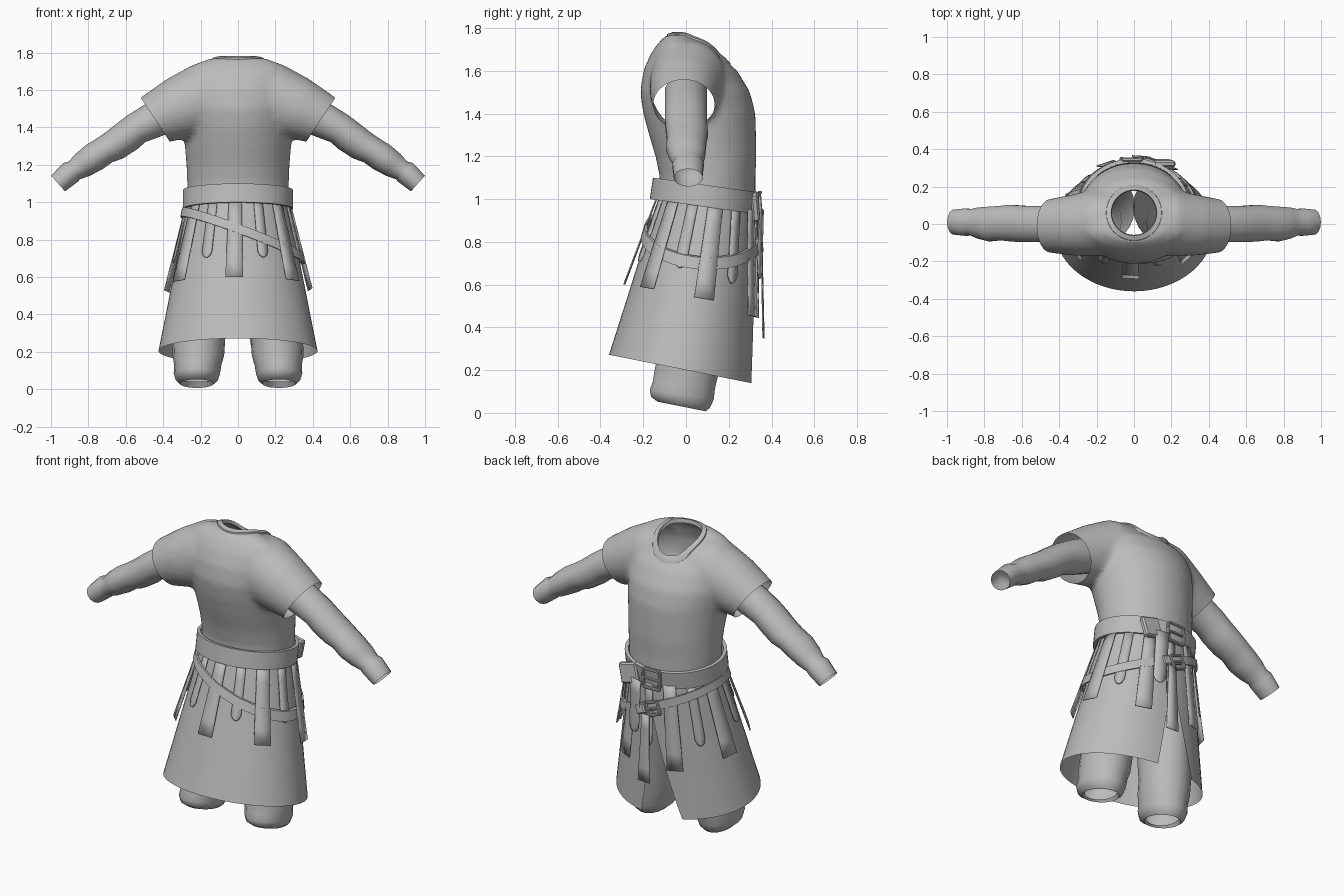
import bpy, bmesh, math
from math import sin, cos, pi, radians
from mathutils import Vector
from mathutils.bvhtree import BVHTree

if "Cube" in bpy.data.objects:
    bpy.data.objects.remove(bpy.data.objects["Cube"])

cloth = bpy.data.materials.new("grey_cloth")
cloth.diffuse_color = (0.5, 0.5, 0.5, 1)
cloth.use_nodes = True
cloth.node_tree.nodes["Principled BSDF"].inputs["Base Color"].default_value = cloth.diffuse_color


def finish(name, bm, angle=40, solid=0):
    bmesh.ops.recalc_face_normals(bm, faces=bm.faces)
    me = bpy.data.meshes.new(name)
    bm.to_mesh(me)
    ob = bpy.data.objects.new(name, me)
    bpy.context.collection.objects.link(ob)
    me.materials.append(cloth)
    if solid:
        m = ob.modifiers.new("thickness", 'SOLIDIFY')
        m.thickness, m.offset = solid, 1
    bpy.ops.object.select_all(action='DESELECT')
    bpy.context.view_layer.objects.active = ob
    ob.select_set(True)
    bpy.ops.object.shade_smooth_by_angle(angle=radians(angle))
    return ob


def loft(bm, rings, closed=True, caps=False):
    """Bridge rows of points into a tube or sheet."""
    rows = [[bm.verts.new(p) for p in r] for r in rings]
    n = len(rows[0])
    for a, b in zip(rows, rows[1:]):
        for i in range(n if closed else n - 1):
            j = (i + 1) % n
            bm.faces.new((a[i], a[j], b[j], b[i]))
    if caps:
        bm.faces.new(rows[0])
        bm.faces.new(rows[-1])


def tube_rings(path, side, n=16):
    """Rings across a bent limb; path holds x, z, cross radius, y radius, y centre."""
    out = []
    for k, (x, z, r, ry, cy) in enumerate(path):
        p, q = path[max(k - 1, 0)], path[min(k + 1, len(path) - 1)]
        d = Vector((q[0] - p[0], q[1] - p[1])).normalized()
        out.append([(side * (x - d.y * r * cos(t)), cy + ry * sin(t), z + d.x * r * cos(t))
                    for t in (2 * pi * i / n for i in range(n))])
    return out


# --- Shirt: torso and short sleeves merged, then opened at neck, sleeves and hem
torso = [(.90, .268, -.13, .325), (1.0, .268, -.13, .325), (1.1, .272, -.122, .325), (1.2, .276, -.143, .33),
         (1.3, .285, -.173, .328), (1.4, .295, -.2, .325), (1.5, .31, -.215, .3),
         (1.6, .31, -.2, .24), (1.68, .3, -.165, .15), (1.73, .25, -.13, .08), (1.77, .15, -.09, .02)]
bm = bmesh.new()
loft(bm, [[(a * cos(t), (y0 + y1) / 2 + (y1 - y0) / 2 * sin(t), z) for t in
           (2 * pi * i / 40 for i in range(40))] for z, a, y0, y1 in torso], caps=True)
sleeve = [(.05, 1.56, .2, .18, .01), (.2, 1.545, .195, .18, .01), (.32, 1.5, .17, .165, -.005),
          (.445, 1.445, .14, .145, -.01), (.51, 1.405, .13, .135, -.01)]
for s in (-1, 1):
    loft(bm, tube_rings(sleeve, s, 28), caps=True)
shirt = finish("shirt", bm)
m = shirt.modifiers.new("merge", 'REMESH')
m.mode, m.voxel_size = 'VOXEL', .016
bpy.ops.object.modifier_apply(modifier="merge")
m = shirt.modifiers.new("soften", 'SMOOTH')
m.factor, m.iterations = .5, 10
bpy.ops.object.modifier_apply(modifier="soften")

NECK_Y, NECK_R = .06, .125
bm = bmesh.new()
loft(bm, [[(NECK_R * cos(t), NECK_Y + NECK_R * sin(t), z) for t in
           (2 * pi * i / 32 for i in range(32))] for z in (1.45, 2)], caps=True)
cutter = finish("neck_cutter", bm)
cutter.hide_render = True
surface = bmesh.new()
surface.from_mesh(shirt.data)
tree = BVHTree.FromBMesh(surface)
surface.free()
m = shirt.modifiers.new("neck", 'BOOLEAN')
m.operation, m.object, m.solver = 'DIFFERENCE', cutter, 'EXACT'
bpy.context.view_layer.objects.active = shirt
bpy.ops.object.modifier_apply(modifier="neck")
bpy.data.objects.remove(cutter)

bm = bmesh.new()
bm.from_mesh(shirt.data)
cuts = [(Vector((s * .445, 0, 1.445)), Vector((s * .83, 0, -.55))) for s in (-1, 1)]
for co, no in cuts:
    bmesh.ops.bisect_plane(bm, geom=bm.verts[:] + bm.edges[:] + bm.faces[:], plane_co=co, plane_no=no)


def opened(f):
    c = f.calc_center_median()
    neck = c.z > 1.4 and math.hypot(c.x, c.y - NECK_Y) < NECK_R * 1.0005
    co, no = cuts[c.x > 0]
    return neck or c.z < .93 or (abs(c.x) > .335 and (c - co).dot(no) > 1e-4)


bmesh.ops.delete(bm, geom=[f for f in bm.faces if opened(f)], context='FACES')
bm.to_mesh(shirt.data)
bm.free()
bpy.ops.object.shade_smooth_by_angle(angle=radians(40))

# --- Collar band draped on the shirt
rings = []
for r, lift in ((.15, -.004), (.148, .008), (.122, .012), (.118, -.012)):
    ring = []
    for i in range(40):
        t = 2 * pi * i / 40
        x, y = r * cos(t), NECK_Y + r * sin(t)
        hit = tree.ray_cast(Vector((x, y, 3)), Vector((0, 0, -1)))[0]
        ring.append((x, y, (hit.z if hit else 1.7) + lift))
    rings.append(ring)
bm = bmesh.new()
loft(bm, rings)
finish("collar", bm)

# --- Long under sleeves with cuffs
arm = [(.32, 1.5, .1, .1, 0), (.45, 1.44, .096, .1, 0), (.54, 1.395, .086, .1, 0), (.59, 1.355, .088, .1, 0),
       (.66, 1.305, .084, .1, .005), (.71, 1.28, .076, .094, .005), (.77, 1.24, .078, .095, 0),
       (.83, 1.2, .07, .085, .005), (.875, 1.17, .056, .07, .01), (.895, 1.16, .064, .075, .01),
       (.962, 1.1, .056, .068, .01)]
for s, nm in ((-1, "left"), (1, "right")):
    bm = bmesh.new()
    loft(bm, tube_rings(arm, s, 14))
    finish(nm + "_under_sleeve", bm, 50)

# --- Trouser legs, open at the bottom
leg = [(.05, .22, -.02, .08, .1, .1), (.03, .22, -.02, .09, .115, .2), (.05, .22, -.025, .113, .14, .18),
       (.085, .22, -.02, .124, .152, .15), (.13, .215, -.01, .126, .148, .1), (.18, .212, 0, .138, .15, .1),
       (.27, .208, .015, .14, .15, 0), (.6, .16, .06, .145, .17, 0), (.9, .125, .09, .13, .17, 0)]
for s, nm in ((-1, "left"), (1, "right")):
    bm = bmesh.new()
    loft(bm, [[(s * (cx + rx * cos(t)), cy + ry * sin(t), z - tilt * ry * sin(t)) for t in
               (2 * pi * i / 18 for i in range(18))] for z, cx, cy, rx, ry, tilt in leg])
    finish(nm + "_trouser_leg", bm, 50)


# --- Skirt, flaring down with a slit at the back
def skirt_at(th, t, off=0):
    mix = lambda a, b: a + (b - a) * t
    a, y0, y1 = mix(.272, .425) + off, mix(-.13, -.36) - off, mix(.325, .312) + off
    return Vector((a * cos(th), (y0 + y1) / 2 + (y1 - y0) / 2 * sin(th),
                   mix(.975, .205) - mix(.025, .067) * sin(th)))


rings = []
for k in range(13):
    t = k / 12
    open_amt = max(0, (t - .25) / .75)
    start, end = pi / 2 + .42 * open_amt, pi * 2.5 - .2 * open_amt
    rings.append([skirt_at(start + (end - start) * i / 56, t) for i in range(57)])
bm = bmesh.new()
loft(bm, rings, closed=False)
finish("skirt", bm)


# --- Hanging straps: long square ones alternating with short pointed ones
def strap(name, th, t0, t1, w0, w1, lift0, lift1, pointed):
    rows = []
    stops = [0, .2, .4, .6, .8, 1] if not pointed else [0, .25, .5, .75, .9, .97, 1]
    for u in stops:
        t = t0 + (t1 - t0) * u
        w = w0 + (w1 - w0) * u
        if pointed and u > .9:
            w *= .65 if u < 1 else .2
        c = skirt_at(th, t, lift0 + (lift1 - lift0) * u)
        d = skirt_at(th + .02, t) - skirt_at(th - .02, t)
        d.normalize()
        rows.append([c - d * w / 2, c, c + d * w / 2])
    bm = bmesh.new()
    loft(bm, rows, closed=False)
    finish(name, bm, 40, .006)


for i in range(14):
    th = radians(-93 + i * 360 / 14)
    back = max(0, sin(th))
    if i % 2 == 0:
        strap("square_strap", th, 0, .55 + .08 * back, .07, .095, .006, .03, False)
    else:
        strap("pointed_strap", th, 0, .4 + .08 * back, .05, .058, .004, .016, True)


# --- Belts
def band(name, centre, half, off):
    """Closed band; centre(theta) gives the point and outward offset is built in."""
    rings = [[], [], [], []]
    for i in range(56):
        th = 2 * pi * i / 56
        for ring, (dz, o) in zip(rings, ((-half, 0), (-half, off), (half, off), (half, 0))):
            ring.append(centre(th, dz, o))
    bm = bmesh.new()
    loft(bm, rings + [rings[0]])
    bmesh.ops.remove_doubles(bm, verts=bm.verts, dist=1e-5)
    finish(name, bm)


def waist(th, dz, o):
    y = .09 + (.232 + o) * sin(th)
    return ((.275 + o) * cos(th), y + dz * .15, 1.015 - .14 * (y - .09) + dz)


def sash(th, dz, o):
    lo, hi = -.1, 1
    for _ in range(24):
        t = (lo + hi) / 2
        p = skirt_at(th, t, .012 + o)
        lo, hi = (t, hi) if p.z > .84 - .38 * p.x - .1 * p.y + dz else (lo, t)
    return p


band("waist_belt", waist, .05, .02)
band("slanted_belt", sash, .026, .014)


# --- Buckles, tongues and belt tails at the back
def block(name, loc, size, roll=0):
    bm = bmesh.new()
    bmesh.ops.create_cube(bm, size=1)
    bmesh.ops.scale(bm, vec=size, verts=bm.verts)
    bmesh.ops.bevel(bm, geom=bm.edges[:], offset=min(size) * .25, segments=1, affect='EDGES')
    ob = finish(name, bm, 30)
    ob.location, ob.rotation_euler = loc, (.08, roll, 0)


def buckle(name, x, y, z, w, h, roll):
    for k in (-1, 1):
        block(name + "_side", (x + k * w / 2 * cos(roll), y, z - k * w / 2 * sin(roll)), (.016, .02, h), roll)
        block(name + "_bar", (x + k * h / 2 * sin(roll), y, z + k * h / 2 * cos(roll)), (w, .02, .016), roll)
    block(name + "_tongue", (x, y + .004, z), (w, .014, .012), roll)


buckle("waist_buckle", -.01, .345, .975, .11, .11, 0)
buckle("slanted_buckle", -.02, .345, .8, .08, .075, .35)
block("belt_loop", (.15, .325, .965), (.12, .035, .12), .25)
block("belt_knot", (.06, .345, .78), (.06, .03, .06), .35)
strap("waist_belt_tail", radians(73), .0, .4, .08, .075, .035, .035, True)
strap("slanted_belt_tail", radians(86), .24, .74, .05, .08, .03, .045, False)
